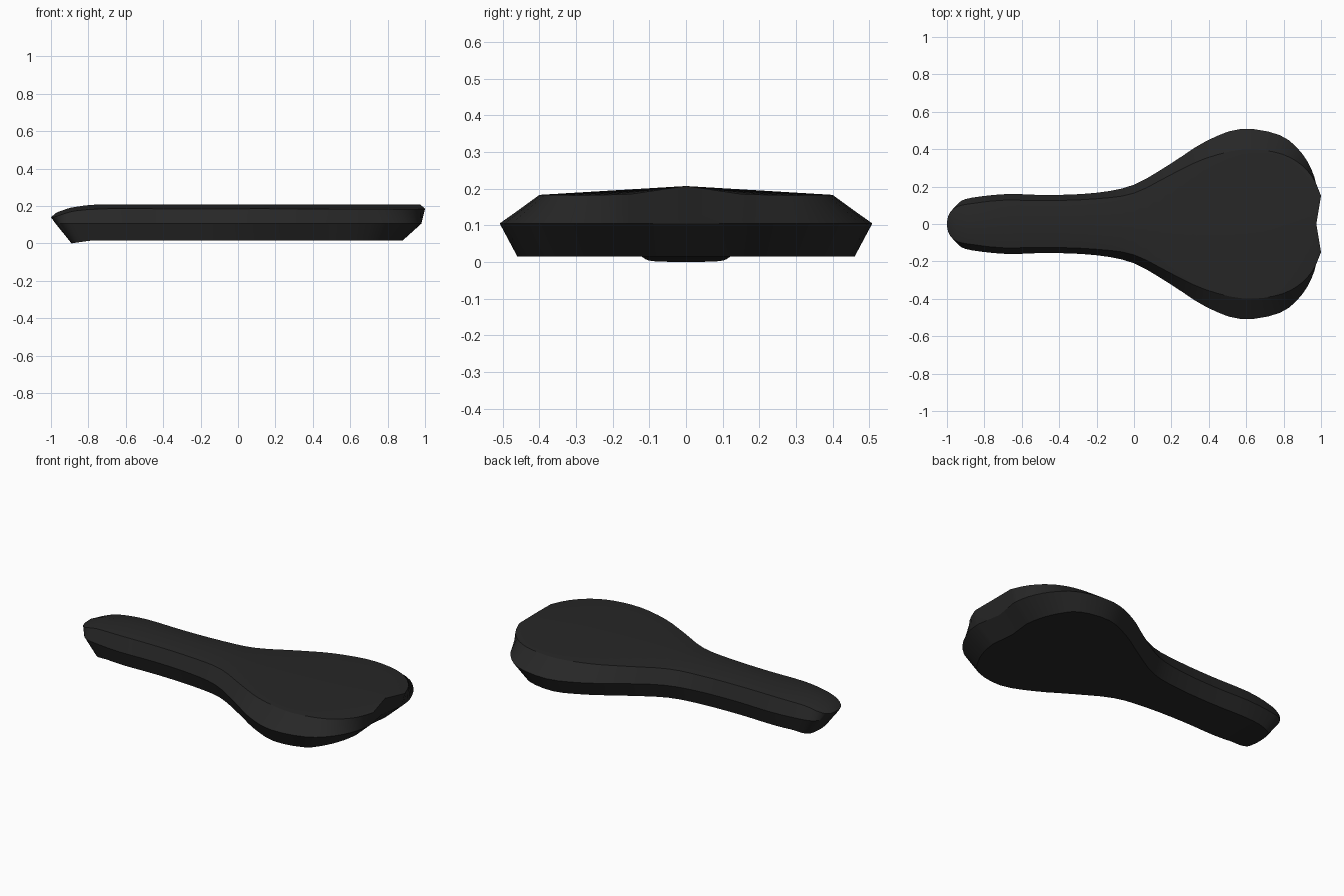
import bpy, bmesh, math

if "Cube" in bpy.data.objects:
    bpy.data.objects.remove(bpy.data.objects["Cube"])

# half outline from nose to rear notch: upper x,y,z | widest x,y | underside x,y
STATIONS = [
    (-1.00, 0, .14, -.975, 0, -.89, 0),
    (-.985, .06, .14, -.965, .065, -.885, .06),
    (-.94, .095, .155, -.935, .115, -.87, .095),
    (-.86, .11, .175, -.87, .14, -.82, .115),
    (-.70, .127, .185, -.68, .16, -.68, .13),
    (-.45, .125, .185, -.45, .155, -.45, .125),
    (-.20, .135, .185, -.20, .167, -.20, .135),
    (0, .165, .185, 0, .21, 0, .17),
    (.20, .265, .185, .20, .325, .20, .28),
    (.38, .35, .184, .38, .44, .38, .39),
    (.58, .398, .183, .57, .508, .56, .46),
    (.75, .385, .183, .78, .475, .74, .43),
    (.87, .335, .182, .90, .375, .82, .34),
    (.955, .25, .182, .965, .25, .865, .23),
    (1.0, .15, .185, .98, .15, .88, .14),
    (.975, 0, .207, .955, 0, .865, 0),
]
SUB = 3


def spline(p0, p1, p2, p3, t):
    return [.5 * (2*b + (c - a)*t + (2*a - 5*b + 4*c - d)*t*t + (3*b - a - 3*c + d)*t**3)
            for a, b, c, d in zip(p0, p1, p2, p3)]


def mirrored(p):
    return (p[0], -p[1], p[2], p[3], -p[4], p[5], -p[6])


def ramp(x, pts):
    for (x0, z0), (x1, z1) in zip(pts, pts[1:]):
        if x <= x1:
            return z0 + (z1 - z0) * max(0, (x - x0) / (x1 - x0))
    return pts[-1][1]


# smooth the outline, keeping the rear corner crisp
rows = []
n = len(STATIONS)
for i in range(n - 1):
    p1, p2 = STATIONS[i], STATIONS[i + 1]
    p0 = STATIONS[i - 1] if i else mirrored(p2)
    p3 = STATIONS[i + 2] if i + 2 < n - 1 else p2
    for k in range(SUB if i < n - 2 else 1):
        rows.append(spline(p0, p1, p2, p3, k / SUB))
rows.append(STATIONS[-1])

RIDGE = [(-1, .14), (-.97, .165), (-.9, .19), (-.79, .207), (1, .207)]
BELLY = [(-.89, 0), (-.79, .015), (1, .015)]

# saddle shell: five lengthwise lines skinned on both sides
bm = bmesh.new()
for s in (1, -1):
    grid = []
    for ux, uy, uz, mx, my, bx, by in rows:
        rx, cx = min(ux, .975), min(bx, .865)
        zb = ramp(bx, BELLY)
        line = [(rx, 0, ramp(rx, RIDGE)), (ux, s*uy, uz), (mx, s*my, .105),
                (bx, s*by, zb), (cx, 0, zb)]
        grid.append([bm.verts.new(v) for v in line])
    for a, b in zip(grid, grid[1:]):
        for j in range(4):
            bm.faces.new((a[j], b[j], b[j + 1], a[j + 1]))
bmesh.ops.remove_doubles(bm, verts=bm.verts, dist=.0005)
bmesh.ops.recalc_face_normals(bm, faces=bm.faces)
mesh = bpy.data.meshes.new("saddle")
bm.to_mesh(mesh)
bm.free()
saddle = bpy.data.objects.new("saddle", mesh)
bpy.context.collection.objects.link(saddle)

# black cover
mat = bpy.data.materials.new("black_cover")
mat.diffuse_color = (.02, .02, .02, 1)
mat.use_nodes = True
mat.node_tree.nodes["Principled BSDF"].inputs["Base Color"].default_value = mat.diffuse_color
mesh.materials.append(mat)
bpy.context.view_layer.objects.active = saddle
saddle.select_set(True)
bpy.ops.object.shade_smooth_by_angle(angle=math.radians(30))
